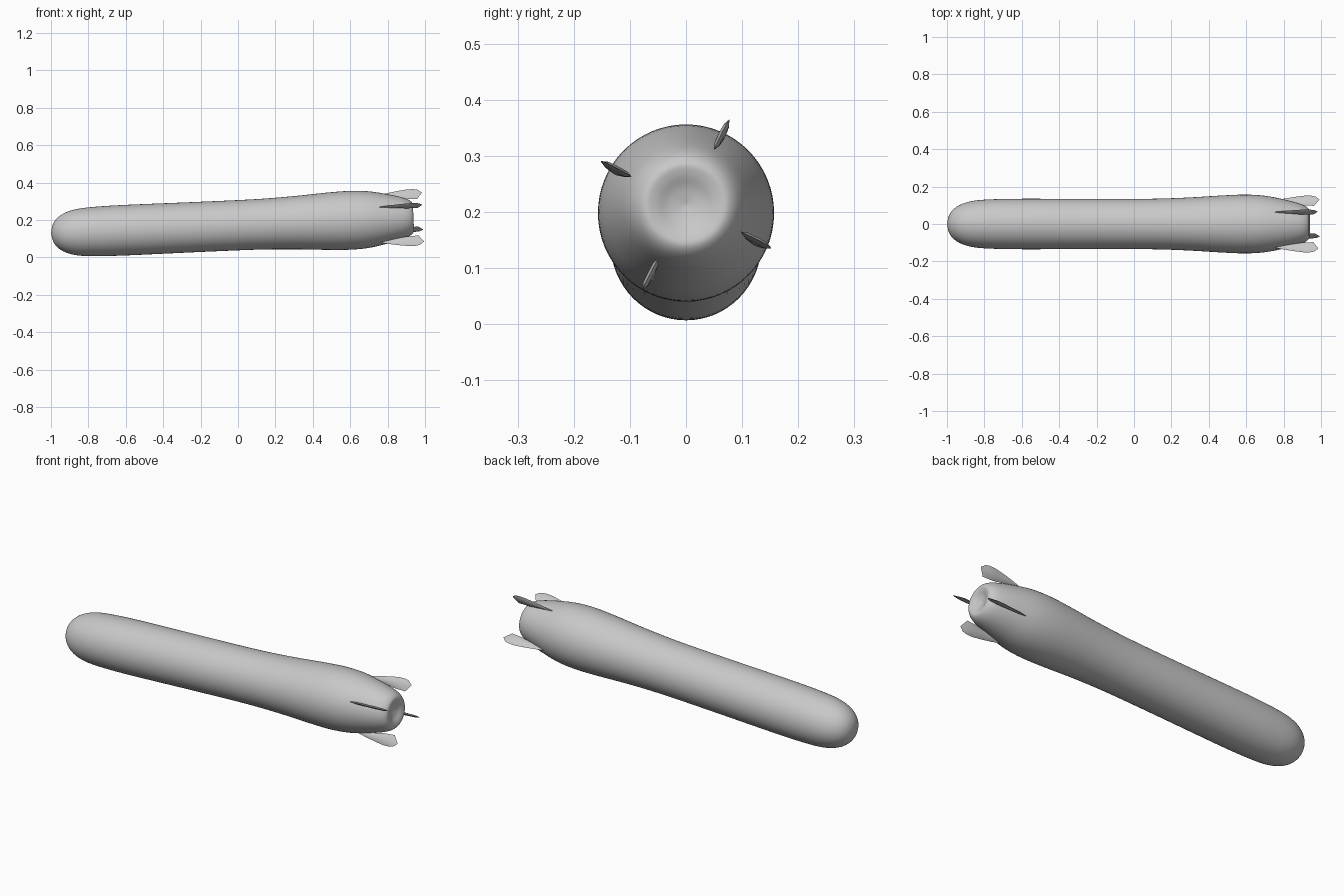
import bpy, bmesh, math
from mathutils import Matrix, Vector

if "Cube" in bpy.data.objects:
    bpy.data.objects.remove(bpy.data.objects["Cube"])

TILT = Matrix.Translation((0, 0, 0.172)) @ Matrix.Rotation(-math.atan(0.044), 4, 'Y')

grey = bpy.data.materials.new("plain_grey")
grey.use_nodes = True
grey.diffuse_color = (0.58, 0.58, 0.58, 1)
grey.node_tree.nodes["Principled BSDF"].inputs["Base Color"].default_value = grey.diffuse_color


def finish(bm, name, angle):
    bmesh.ops.recalc_face_normals(bm, faces=bm.faces)
    mesh = bpy.data.meshes.new(name)
    bm.to_mesh(mesh)
    bm.free()
    mesh.materials.append(grey)
    obj = bpy.data.objects.new(name, mesh)
    bpy.context.collection.objects.link(obj)
    bpy.ops.object.select_all(action='DESELECT')
    obj.select_set(True)
    bpy.context.view_layer.objects.active = obj
    bpy.ops.object.shade_smooth_by_angle(angle=math.radians(angle))
    return obj


def smooth_path(pts, steps=5):
    """Catmull-Rom curve through the points."""
    p = [Vector(q) for q in pts]
    p = [p[0]] + p + [p[-1]]
    out = []
    for a, b, c, d in zip(p, p[1:], p[2:], p[3:]):
        for i in range(steps):
            t = i / steps
            out.append(0.5 * (2 * b + (c - a) * t + (2 * a - 5 * b + 4 * c - d) * t ** 2
                              + (3 * b - a - 3 * c + d) * t ** 3))
    return out + [p[-1]]


# Body: rounded nose, long tube, swollen rear, dished tail (x, radius)
profile = [(-1, 0), (-0.992, 0.04), (-0.97, 0.075), (-0.93, 0.103), (-0.87, 0.122),
           (-0.78, 0.131), (-0.6, 0.135), (-0.2, 0.134), (0.1, 0.135), (0.3, 0.142),
           (0.48, 0.153), (0.6, 0.157), (0.7, 0.151), (0.8, 0.132), (0.88, 0.111),
           (0.92, 0.094), (0.938, 0.075), (0.936, 0.055), (0.925, 0.03), (0.918, 0)]
bm = bmesh.new()
verts = [bm.verts.new((p.x, 0, max(p.y, 0))) for p in smooth_path(profile)]
edges = [bm.edges.new(pair) for pair in zip(verts, verts[1:])]
bmesh.ops.spin(bm, geom=verts + edges, cent=(0, 0, 0), axis=(1, 0, 0),
               angle=math.tau, steps=64, use_duplicate=False)
bmesh.ops.remove_doubles(bm, verts=bm.verts, dist=0.0002)
bm.transform(TILT)
finish(bm, "body", 60)

# Tail fins: lens-shaped blades (x, radius), four around the rear
outline = [(0.74, 0.139), (0.8, 0.152), (0.86, 0.163), (0.91, 0.17), (0.945, 0.17),
           (0.968, 0.165), (0.99, 0.147), (0.962, 0.109), (0.9, 0.112), (0.82, 0.126)]
centre = Vector((0.9, 0.14))


def fin(name, degrees):
    bm = bmesh.new()
    rim = [bm.verts.new((x, 0, r)) for x, r in outline]
    n = len(rim)
    for side in (-1, 1):
        inner = []
        for q in outline:
            p = centre.lerp(Vector(q), 0.65)
            inner.append(bm.verts.new((p.x, side * 0.005, p.y)))
        for i in range(n):
            j = (i + 1) % n
            bm.faces.new((rim[i], rim[j], inner[j], inner[i]))
        hub = bm.verts.new((centre.x, side * 0.0065, centre.y))
        for i in range(n):
            bm.faces.new((inner[i], inner[(i + 1) % n], hub))
    bm.transform(TILT @ Matrix.Rotation(math.radians(degrees), 4, 'X'))
    finish(bm, name, 40)


for name, degrees in (("upper_back_fin", -27), ("upper_front_fin", 63),
                      ("lower_front_fin", 153), ("lower_back_fin", 243)):
    fin(name, degrees)
